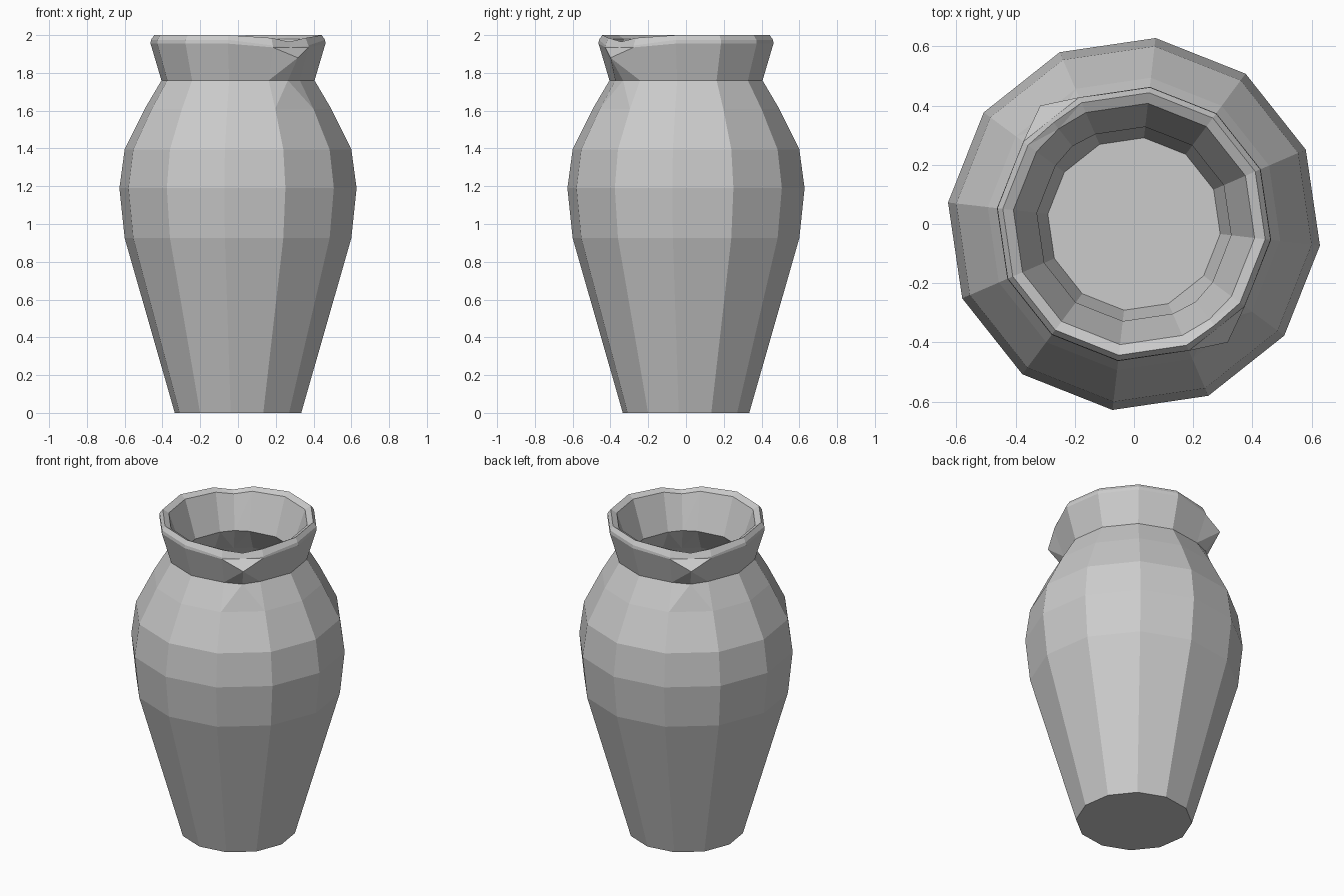
import bpy
import bmesh
from math import cos, sin, radians

cube = bpy.data.objects.get("Cube")
if cube:
    bpy.data.objects.remove(cube)

SIDES = 12
STEP = 360 / SIDES
SPOUT = -51.6          # middle of the facet that carries a spout
HALF = SIDES // 2

clay = bpy.data.materials.new("grey_clay")
clay.use_nodes = True
grey = (0.6, 0.6, 0.6, 1)
clay.diffuse_color = grey
clay.node_tree.nodes["Principled BSDF"].inputs["Base Color"].default_value = grey


def ring(bm, r, z, drop=0, mid_r=None, mid_z=None):
    """Twelve-sided ring with one extra point in the middle of each spout facet.
    drop lowers the two corners beside a spout."""
    verts = []

    def add(radius, angle, height):
        a = radians(angle)
        verts.append(bm.verts.new((radius * cos(a), radius * sin(a), height)))

    for turn in (0, 180):
        start = SPOUT + turn
        add(mid_r or r * cos(radians(STEP / 2)), start, mid_z or z)
        for i in range(HALF):
            beside = i in (0, HALF - 1)
            add(r, start + STEP * (i + 0.5), z - drop * beside)
    return verts


# Profile from the base up the outside, over the lip and down the inside
PROFILE = [
    dict(r=0.337, z=0),
    dict(r=0.604, z=0.925),
    dict(r=0.632, z=1.19),
    dict(r=0.604, z=1.395),
    dict(r=0.497, z=1.61),
    dict(r=0.408, z=1.76, mid_r=0.425),                            # neck
    dict(r=0.466, z=1.955, drop=0.02, mid_r=0.51, mid_z=1.88),     # spout tip
    dict(r=0.464, z=1.975, drop=0.03, mid_r=0.45, mid_z=1.935),
    dict(r=0.446, z=2.0, drop=0.015, mid_r=0.437, mid_z=1.965),    # lip
    dict(r=0.41, z=1.98, drop=0.01, mid_r=0.41, mid_z=1.95),
    dict(r=0.33, z=1.75, mid_r=0.335),                             # throat
    dict(r=0.43, z=1.6),
    dict(r=0.545, z=1.39),
    dict(r=0.575, z=1.19),
    dict(r=0.545, z=0.93),
    dict(r=0.293, z=0.06),
]

bm = bmesh.new()
rings = [ring(bm, **p) for p in PROFILE]
n = len(rings[0])
for low, high in zip(rings, rings[1:]):
    for i in range(n):
        j = (i + 1) % n
        # split beside the spouts so the folds meet at the spout line
        if i % (HALF + 1) == 0:
            bm.faces.new((low[i], low[j], high[i]))
            bm.faces.new((low[j], high[j], high[i]))
        elif j % (HALF + 1) == 0:
            bm.faces.new((low[i], low[j], high[j]))
            bm.faces.new((low[i], high[j], high[i]))
        else:
            bm.faces.new((low[i], low[j], high[j], high[i]))

# Underside and inner floor
bm.faces.new(list(reversed(rings[0])))
bm.faces.new(rings[-1])
bmesh.ops.recalc_face_normals(bm, faces=bm.faces)

mesh = bpy.data.meshes.new("jar")
bm.to_mesh(mesh)
bm.free()
mesh.materials.append(clay)
jar = bpy.data.objects.new("jar", mesh)
bpy.context.collection.objects.link(jar)
